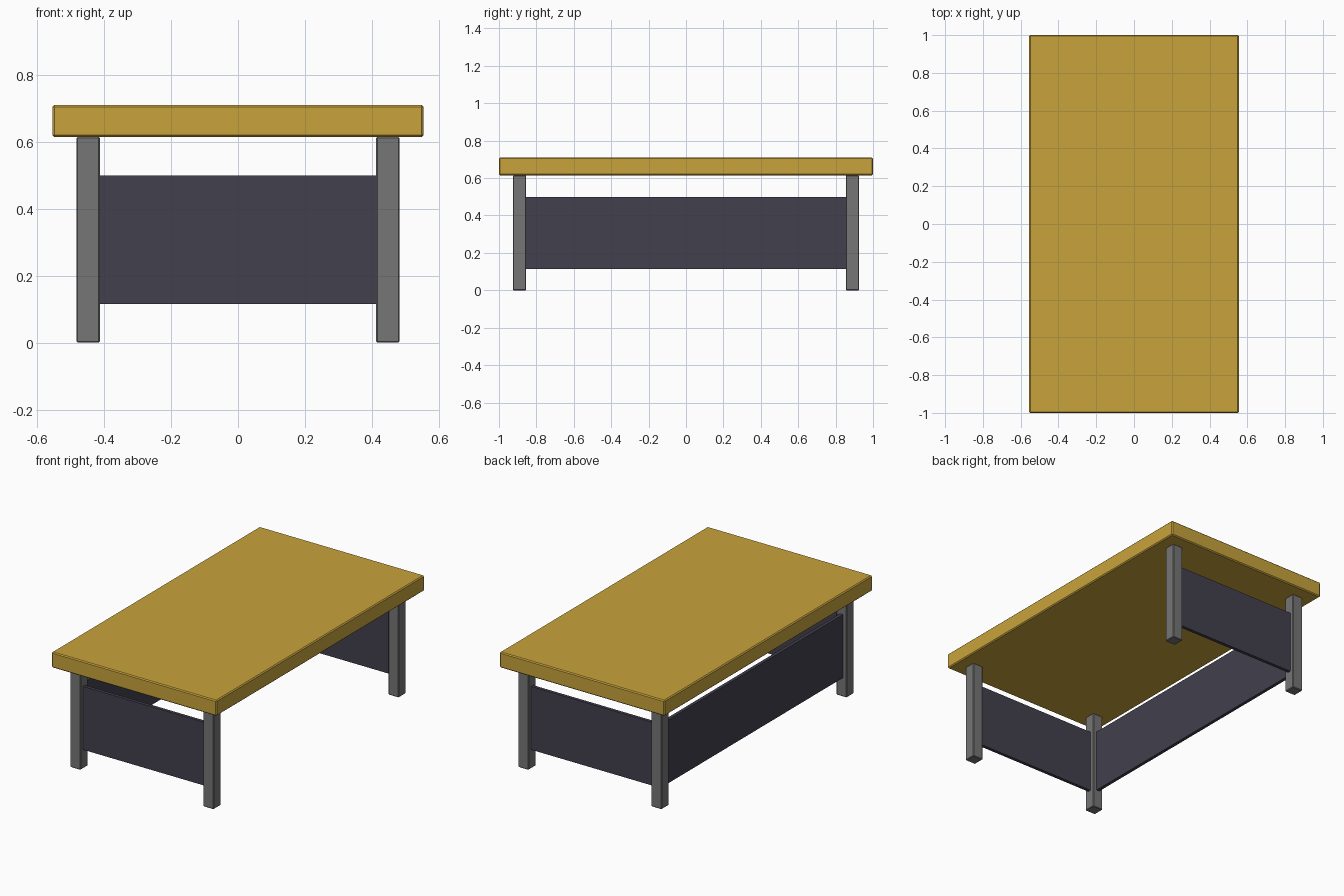
import bpy

cube = bpy.data.objects.get("Cube")
if cube:
    bpy.data.objects.remove(cube, do_unlink=True)


def make_material(name, rgb):
    mat = bpy.data.materials.new(name)
    mat.use_nodes = True
    mat.diffuse_color = (*rgb, 1)
    bsdf = next(n for n in mat.node_tree.nodes if n.type == 'BSDF_PRINCIPLED')
    bsdf.inputs["Base Color"].default_value = (*rgb, 1)
    return mat


def make_box(name, lo, hi, mat, bevel=0.0):
    """Axis-aligned box between two corners, with optional bevelled edges."""
    centre = [(a + b) / 2 for a, b in zip(lo, hi)]
    bpy.ops.mesh.primitive_cube_add(size=1, location=centre)
    obj = bpy.context.object
    obj.name = name
    obj.scale = [b - a for a, b in zip(lo, hi)]
    bpy.ops.object.transform_apply(location=False, rotation=False, scale=True)
    obj.data.materials.append(mat)
    if bevel:
        mod = obj.modifiers.new("edge_bevel", 'BEVEL')
        mod.width = bevel
        mod.segments = 1
    return obj


gold = make_material("golden_wood", (0.578, 0.366, 0.045))
grey = make_material("grey_metal", (0.181, 0.181, 0.181))
slate = make_material("dark_slate", (0.054, 0.051, 0.074))

TOP_Z = 0.71            # table height
LEG_TOP = 0.615         # underside of the top
LEG_X, LEG_Y = 0.448, 0.89   # leg centres
LEG_HALF = 0.035
PANEL_HALF = 0.01       # half the panel thickness
PANEL_Z = (0.115, 0.5)
EMBED = 0.005           # panels tuck slightly into the legs

# Table top
make_box("table_top", (-0.555, -1, LEG_TOP), (0.555, 1, TOP_Z), gold, 0.006)

# Four legs
for y_name, sy in (("front", -1), ("back", 1)):
    for x_name, sx in (("right", -1), ("left", 1)):
        x, y = sx * LEG_X, sy * LEG_Y
        make_box(f"{y_name}_{x_name}_leg",
                 (x - LEG_HALF, y - LEG_HALF, 0),
                 (x + LEG_HALF, y + LEG_HALF, LEG_TOP), grey, 0.004)

# End panels between the legs
span_x = LEG_X - LEG_HALF + EMBED
for name, sy in (("front", -1), ("back", 1)):
    y = sy * LEG_Y
    make_box(f"{name}_panel", (-span_x, y - PANEL_HALF, PANEL_Z[0]),
             (span_x, y + PANEL_HALF, PANEL_Z[1]), slate)

# Long panel on one side only; the other side stays open
span_y = LEG_Y - LEG_HALF + EMBED
make_box("side_panel", (-LEG_X - PANEL_HALF, -span_y, PANEL_Z[0]),
         (-LEG_X + PANEL_HALF, span_y, PANEL_Z[1]), slate)
